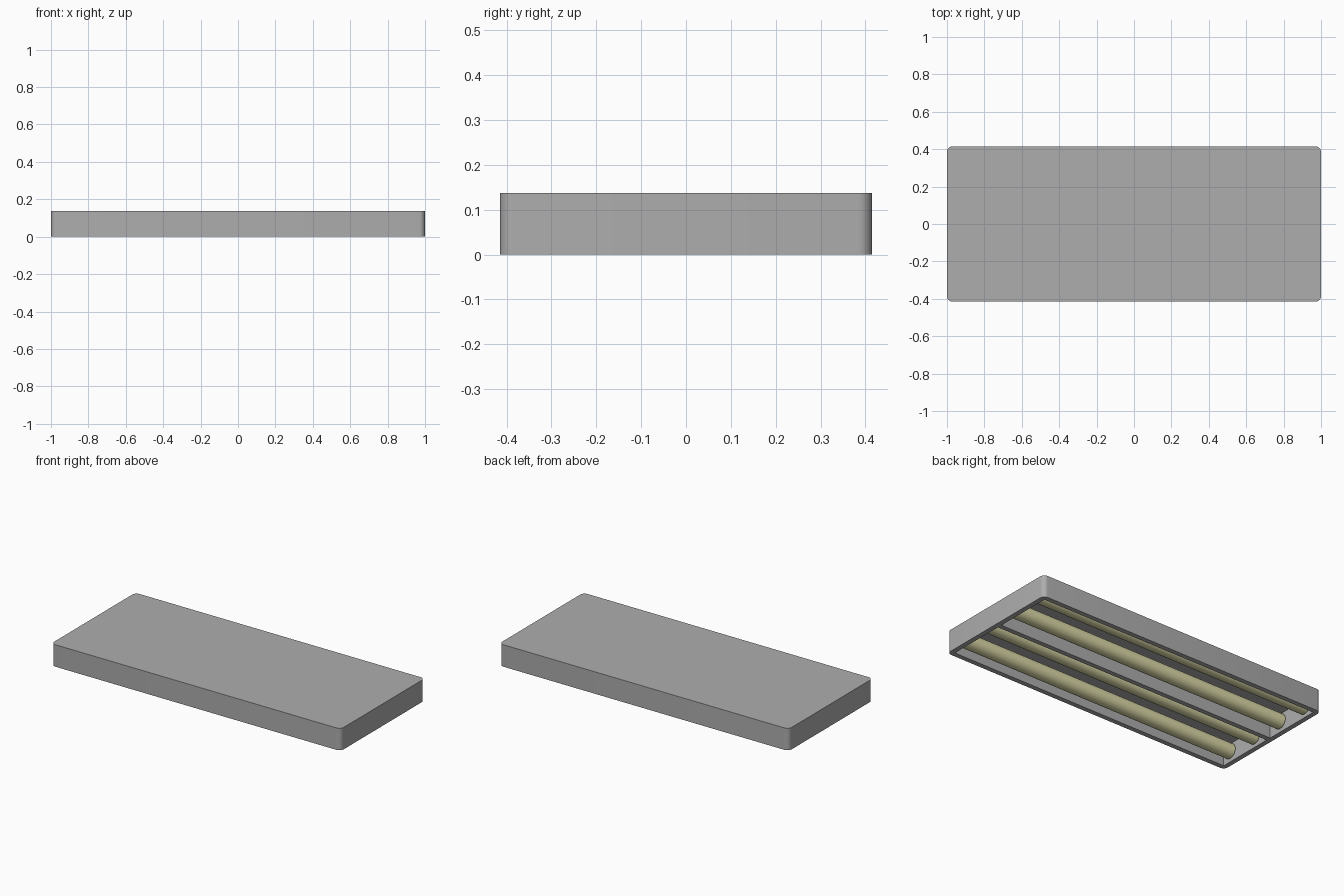
import bpy
import bmesh
from math import pi, radians
from mathutils import Matrix

default = bpy.data.objects.get("Cube")
if default:
    bpy.data.objects.remove(default, do_unlink=True)

LENGTH, WIDTH, HEIGHT = 2.0, 0.83, 0.137
WALL, CEILING = 0.03, 0.115


def make_material(name, colour):
    mat = bpy.data.materials.new(name)
    mat.use_nodes = True
    mat.diffuse_color = colour
    mat.node_tree.nodes["Principled BSDF"].inputs["Base Color"].default_value = colour
    return mat


def make_object(name, bm, mat=None):
    mesh = bpy.data.meshes.new(name)
    bm.to_mesh(mesh)
    bm.free()
    obj = bpy.data.objects.new(name, mesh)
    bpy.context.collection.objects.link(obj)
    if mat:
        mesh.materials.append(mat)
    return obj


def box(size, centre):
    bm = bmesh.new()
    bmesh.ops.create_cube(bm, size=1, matrix=Matrix.Translation(centre) @ Matrix.Diagonal((*size, 1)))
    return bm


def smooth(obj):
    bpy.ops.object.select_all(action="DESELECT")
    obj.select_set(True)
    bpy.context.view_layer.objects.active = obj
    bpy.ops.object.shade_smooth_by_angle(angle=radians(30))


grey = make_material("housing_grey", (0.42, 0.42, 0.42, 1))
cream = make_material("tube_cream", (0.72, 0.70, 0.39, 1))

# Housing: slab with rounded upright corners
bm = box((LENGTH, WIDTH, HEIGHT), (0, 0, HEIGHT / 2))
uprights = [e for e in bm.edges if abs(e.verts[0].co.z - e.verts[1].co.z) > 0.01]
bmesh.ops.bevel(bm, geom=uprights, offset=0.03, segments=6, profile=0.5, affect="EDGES")
housing = make_object("housing", bm, grey)

# Two bays open at the underside, leaving walls and a centre divider
bay_width = (WIDTH - 3 * WALL) / 2
for side in (-1, 1):
    bm = box((LENGTH - 2 * WALL, bay_width, 2 * CEILING), (0, side * (bay_width + WALL) / 2, 0))
    cutter = make_object("bay_cutter", bm)
    cutter.hide_render = True
    cut = housing.modifiers.new("bay", "BOOLEAN")
    cut.operation, cut.solver, cut.object = "DIFFERENCE", "EXACT", cutter
    bpy.context.view_layer.objects.active = housing
    bpy.ops.object.modifier_apply(modifier=cut.name)
    bpy.data.objects.remove(cutter, do_unlink=True)
smooth(housing)

# Lamp tubes, two in each bay
for side, end in ((-1, "front"), (1, "back")):
    for offset, place in ((0.11, "inner"), (0.32, "outer")):
        bm = bmesh.new()
        turn = Matrix.Translation((0, side * offset, 0.06)) @ Matrix.Rotation(pi / 2, 4, "Y")
        bmesh.ops.create_cone(bm, cap_ends=True, segments=32, radius1=0.045, radius2=0.045,
                              depth=1.925, matrix=turn)
        smooth(make_object(f"{end}_{place}_tube", bm, cream))
